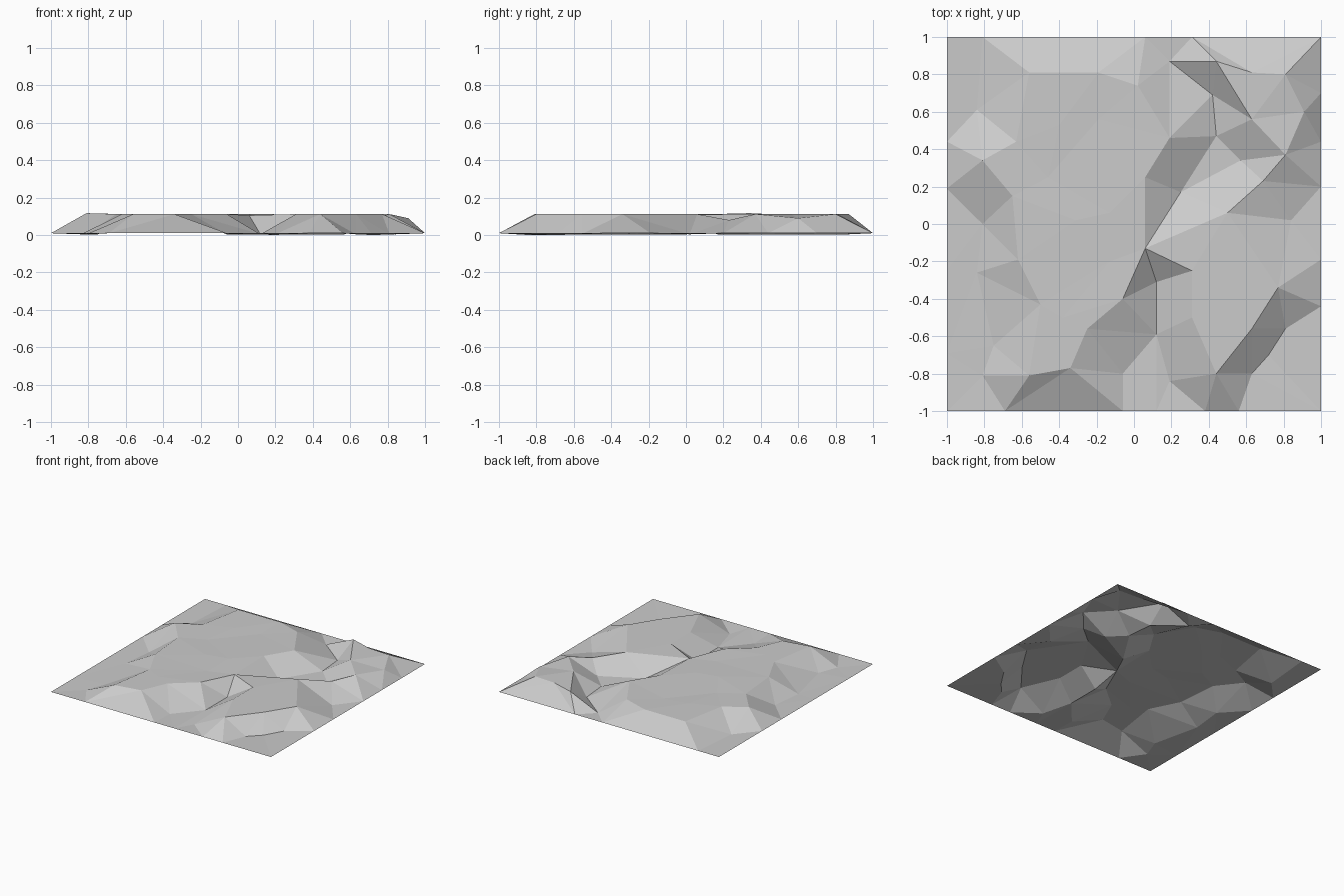
import bpy
import bmesh
from mathutils import Vector
from mathutils.geometry import delaunay_2d_cdt

default_cube = bpy.data.objects.get("Cube")
if default_cube:
    bpy.data.objects.remove(default_cube, do_unlink=True)

EDGE, LOW, HIGH = 0.01, 0.004, 0.112

heights = {}       # plan position (in hundredths) -> height
crease_lines = []  # pairs of plan positions that must become mesh edges


def add_points(points, height):
    """Register plan points; the first height given to a point wins."""
    for point in points:
        heights.setdefault(point, height)


def add_line(points, height, closed=False):
    """Register a ridge or valley line that the triangles must follow."""
    add_points(points, height)
    following = points[1:] + (points[:1] if closed else [])
    crease_lines.extend(zip(points, following))


# Square outer border, just above the lowest ground
border = [(-100, -100), (-69, -100), (-6, -100), (12, -100), (38, -100),
          (56, -100), (100, -100), (100, -44), (100, -19), (100, 20),
          (100, 44), (100, 70), (100, 100), (31, 100), (6, 100),
          (-19, 100), (-81, 100), (-100, 100), (-100, 44), (-100, 19),
          (-100, -25), (-100, -69)]
add_line(border, EDGE, closed=True)

# Individual uneven heights along the rims
add_points([(-81, 34)], HIGH + 0.005)
add_points([(91, 60)], 0.09)
add_points([(69, 23)], 0.08)
add_points([(6, -13)], 0.105)

# Rim of the large western plateau
west_rim = [(-56, 81), (-19, 81), (2, 74), (19, 46), (6, 25), (-13, 6),
            (6, -13), (-6, -40), (-25, -56), (-34, -77), (-56, -81),
            (-50, -43), (-62, -19), (-65, 15), (-81, 34), (-63, 44)]
add_line(west_rim, HIGH, closed=True)

# Gentle bumps on the western plateau
add_points([(-46, 25), (-19, 56), (-13, -20)], HIGH - 0.005)
add_points([(-40, 53), (-31, 2), (-38, -50)], HIGH)

# Rim of the south-eastern plateau
south_east_rim = [(6, -13), (50, 6), (77, -34), (63, -56), (44, -80),
                  (31, -50), (31, -25)]
add_line(south_east_rim, HIGH, closed=True)

# Rim of the north-eastern hill and the saddle beside it
north_east_rim = [(44, 87), (63, 81), (81, 80), (91, 60), (81, 37), (63, 56)]
add_line(north_east_rim, HIGH, closed=True)
add_line([(50, 6), (69, 23), (81, 37)], HIGH)

# Valley floors: the northern basin, the eastern gully and the southern gully
add_line([(31, 100), (19, 87), (42, 69), (44, 47), (25, 17)], LOW)
add_line([(44, 47), (57, 34), (25, 17)], LOW)
add_line([(57, 34), (69, 23), (84, 2)], LOW)
add_line([(12, -100), (12, -59), (12, -31)], LOW)
add_line([(25, 17), (6, -13), (12, -31)], LOW)

# Low ground around the foot of the plateaus
add_points([(-81, -81), (-75, -65), (-84, -26), (-81, 0), (-84, 61),
            (-6, -80), (63, -80), (81, -56)], LOW)
add_points([(19, -84), (72, -70)], 0.0)

# Corner creases running from the rims down to the border
for crease in ([(81, 80), (100, 100)], [(-34, -77), (-6, -100)],
               [(44, -80), (38, -100)], [(-81, 34), (-100, 44)],
               [(-81, 34), (-100, 19)], [(77, -34), (100, -19)],
               [(91, 60), (100, 70)], [(-56, 81), (-81, 100)]):
    add_line(crease, HIGH)

# Triangulate the plan, then lift every corner to its height
plan = list(heights)
number = {point: i for i, point in enumerate(plan)}
flat_points = [Vector(point) / 100 for point in plan]
edges = [(number[a], number[b]) for a, b in crease_lines]
corners, _, triangles, sources, _, _ = delaunay_2d_cdt(
    flat_points, edges, [], 0, 1e-5)

bm = bmesh.new()
for corner, source in zip(corners, sources):
    z = heights[plan[source[0]]] if source else HIGH
    bm.verts.new((corner.x, corner.y, z))
bm.verts.ensure_lookup_table()
for triangle in triangles:
    face = bm.faces.new([bm.verts[i] for i in triangle])
    face.normal_update()
    if face.normal.z < 0:
        face.normal_flip()

mesh = bpy.data.meshes.new("terrain")
bm.to_mesh(mesh)
bm.free()

# Plain stone grey over the whole sheet
grey = bpy.data.materials.new("stone grey")
grey.use_nodes = True
grey.diffuse_color = (0.6, 0.6, 0.6, 1)
grey.node_tree.nodes["Principled BSDF"].inputs["Base Color"].default_value = grey.diffuse_color
mesh.materials.append(grey)

terrain = bpy.data.objects.new("terrain", mesh)
bpy.context.scene.collection.objects.link(terrain)
